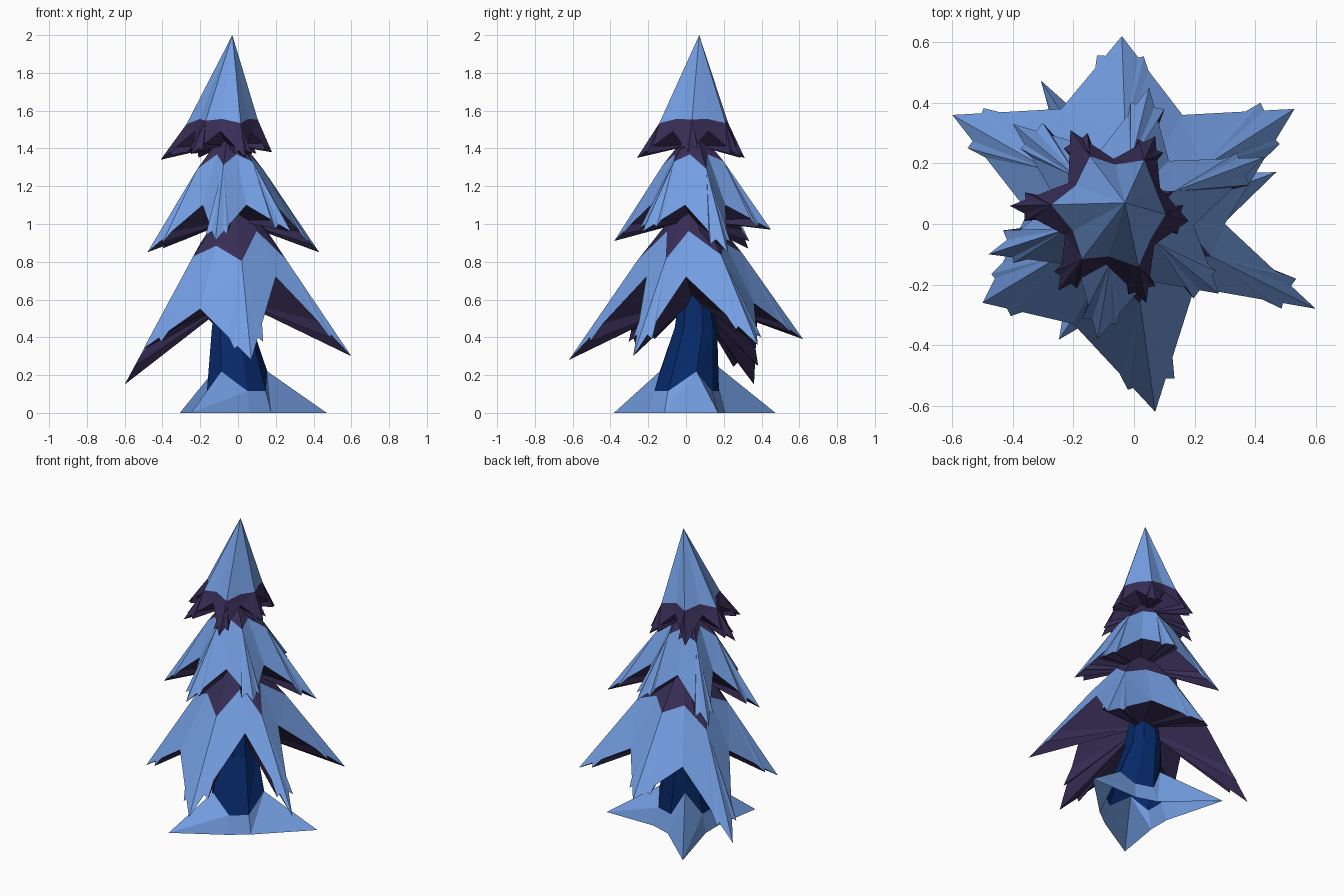
import bpy, bmesh, math
from mathutils import Vector as V

if "Cube" in bpy.data.objects:
    bpy.data.objects.remove(bpy.data.objects["Cube"])


def material(name, rgb):
    m = bpy.data.materials.new(name)
    m.diffuse_color = (*rgb, 1)
    m.use_nodes = True
    m.node_tree.nodes["Principled BSDF"].inputs["Base Color"].default_value = m.diffuse_color
    return m


SNOW = material("snow blue", (0.175, 0.345, 0.77))
LEAF = material("dark purple needles", (0.038, 0.026, 0.09))
BARK = material("deep blue bark", (0.002, 0.022, 0.14))


def make_object(name, verts, faces, mats, idx):
    bm = bmesh.new()
    bv = [bm.verts.new(v) for v in verts]
    for f, i in zip(faces, idx):
        bm.faces.new([bv[k] for k in f]).material_index = i
    bmesh.ops.recalc_face_normals(bm, faces=bm.faces)
    me = bpy.data.meshes.new(name)
    bm.to_mesh(me)
    bm.free()
    for m in mats:
        me.materials.append(m)
    ob = bpy.data.objects.new(name, me)
    bpy.context.collection.objects.link(ob)


def mid_valleys(c, tips, r, z):
    """Valley points halfway between neighbouring tips (valley i lies before tip i)."""
    out = []
    for i, t in enumerate(tips):
        d = ((V(t) - c).xy.normalized() + (V(tips[i - 1]) - c).xy.normalized()).normalized()
        out.append((c.x + d.x * r, c.y + d.y * r, z))
    return out


def tier(name, top, neck, tips, valleys, f_tip, f_val, sag, jags, under, upper, lower):
    """Star-shaped skirt: upper band, lower band with jagged arms, purple underside."""
    top, n = V(top), len(tips)
    tips, valleys = [V(t) for t in tips], [V(v) for v in valleys]
    verts, faces, idx = [], [], []

    def add(v):
        verts.append(v)
        return len(verts) - 1

    def face(f, i):
        faces.append(f)
        idx.append(i)

    apex, belly = add(top), add(V(under))

    def column(p, f, drop):
        d = (p - top).xy.normalized()
        start = top + V((d.x, d.y, 0)) * neck
        return add(start.lerp(p, f) - V((0, 0, drop))), add(p)

    T = [column(t, f_tip, sag) for t in tips]
    W = [column(v, f_val, 0) for v in valleys]
    for i in range(n):
        st, tip = T[i]
        axis = (tips[i] - top).xy.normalized()
        for j, sign, jag in ((i, 1, jags[0]), ((i + 1) % n, -1, jags[1])):
            sv, val = W[j]
            edge_dir = V((axis.y, -axis.x, 0)) * sign          # away from the arm axis
            notch = add(valleys[j].lerp(tips[i], 0.56))
            spike = add(valleys[j].lerp(tips[i], 0.74) + edge_dir * jag - V((0, 0, jag * 0.6)))
            inner = add(valleys[j].lerp(tips[i], 0.73))
            face((apex, st, sv), upper)
            face((st, sv, val), lower)
            rim = (val, notch, spike, inner, tip)              # small side spike, then the tip
            for a, b in zip(rim, rim[1:]):
                face((st, a, b), lower)
                face((belly, a, b), 1)
    make_object(name, verts, faces, [SNOW, LEAF], idx)


# Top tier: snowy peak with a purple fringe
tips = [(-.25, -.22, 1.37), (.04, -.26, 1.35), (.18, .01, 1.38),
        (.07, .29, 1.35), (-.21, .31, 1.35), (-.41, .06, 1.34)]
tier("top_branches", (-.03, .07, 2), 0, tips, mid_valleys(V((-.07, .04, 0)), tips, .175, 1.49),
     .64, .87, .05, (.025, .025), (-.06, .04, 1.42), 0, 1)

# Middle tier: purple neck, snowy arms
tips = [(-.12, -.38, .91), (.28, -.23, .96), (.43, .22, .85),
        (.05, .45, .97), (-.4, .33, .87), (-.48, -.1, .85)]
tier("middle_branches", (-.05, .04, 1.52), .03, tips, mid_valleys(V((-.03, .03, 0)), tips, .23, 1.1),
     .34, .36, 0, (.035, .02), (-.03, .03, 1.02), 1, 0)

# Bottom tier: widest snowy arms
tips = [(.07, -.62, .28), (.6, -.28, .3), (.53, .38, .36),
        (-.04, .62, .39), (-.6, .36, .15), (-.5, -.26, .34)]
valleys = [(-.2, -.33, .55), (.2, -.21, .72), (.3, 0, .72),
           (.16, .36, .58), (-.24, .38, .57), (-.35, .04, .58)]
tier("bottom_branches", (-.02, .03, 1.17), .05, tips, valleys,
     .4, .46, .01, (.02, .03), (-.02, .04, .6), 1, 0)

# Snow drift with three long points, wide low dips between; the trunk rises from its lip
drift = []                                   # angle, ground radius, lip radius, lip height
for tip_angle, reach, peak, dip in ((20, .5, .22, 73), (123, .565, .27, 180), (237, .455, .22, 307)):
    drift.append((tip_angle, reach, .165, peak))
    drift += [(dip + s, .21, .175, .115) for s in (-20, 20)]
n = len(drift)


def polar(a, r, z, cx=0, cy=0):
    return (cx + r * math.cos(math.radians(a)), cy + r * math.sin(math.radians(a)), z)


ground = [polar(a, g, 0) for a, g, r, z in drift]
lip = [polar(a, r, z) for a, g, r, z in drift]


def loft(name, rings, mat):
    faces = []
    for s in range(len(rings) - 1):
        for k in range(n):
            a, b = s * n + k, s * n + (k + 1) % n
            faces += [(a, b, b + n), (a, b + n, a + n)]
    make_object(name, sum(rings, []), faces, [mat], [0] * len(faces))


loft("snow_drift", [ground, lip], SNOW)
loft("trunk", [lip,
               [polar(d[0], .115, .45, -.03, .05) for d in drift],
               [polar(d[0], .07, .75, -.03, .05) for d in drift]], BARK)
